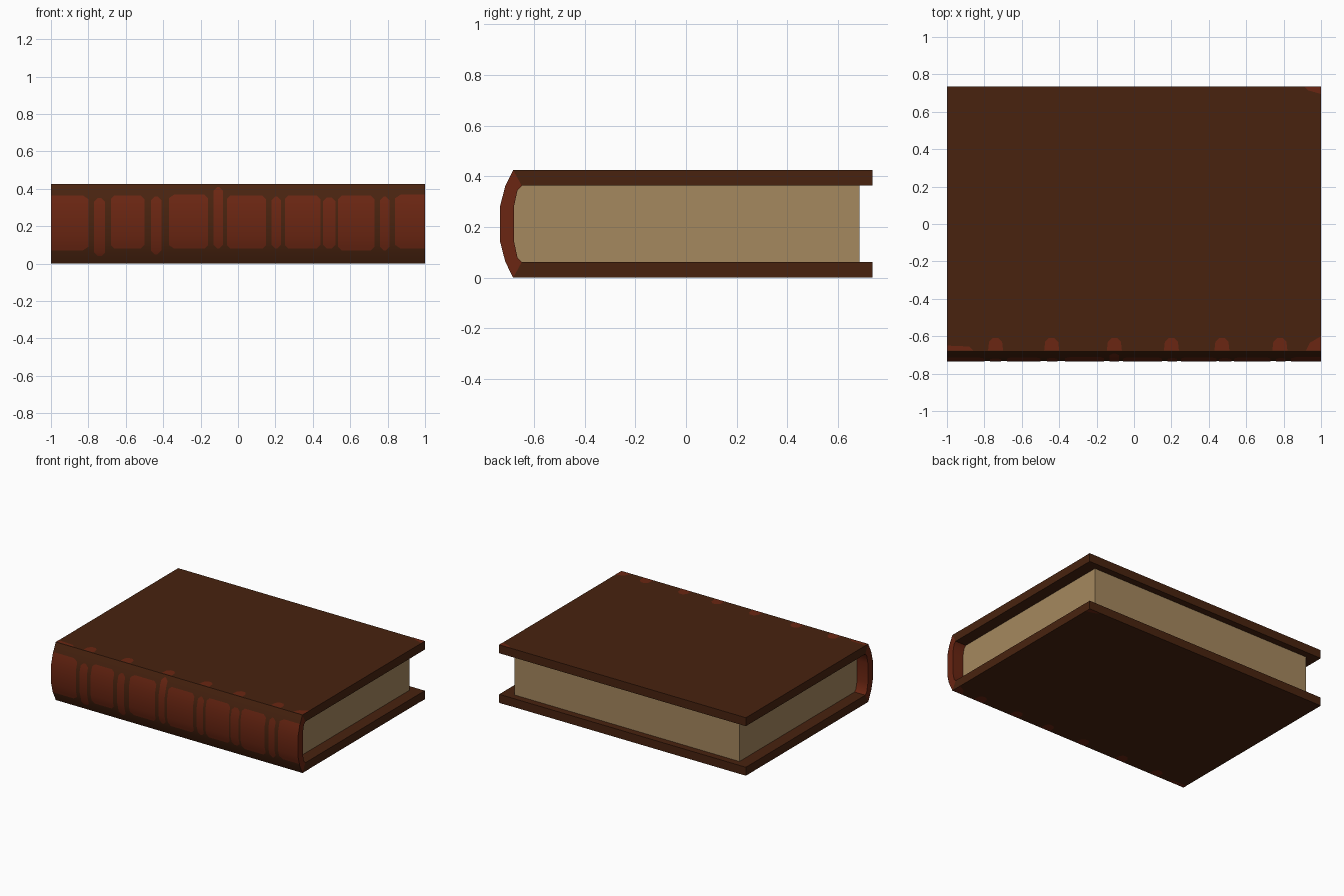
import bpy, bmesh, math

if "Cube" in bpy.data.objects:
    bpy.data.objects.remove(bpy.data.objects["Cube"])

def material(name, rgb):
    m = bpy.data.materials.new(name)
    m.diffuse_color = (*rgb, 1)
    m.use_nodes = True
    m.node_tree.nodes["Principled BSDF"].inputs["Base Color"].default_value = m.diffuse_color
    return m

BROWN = material("brown leather", (0.065, 0.0165, 0.0048))
RED = material("worn red leather", (0.145, 0.0190, 0.0060))
PAPER = material("aged paper", (0.376, 0.246, 0.112))

H, T, L = 0.425, 0.062, 1.0     # book height, board thickness, half length

def finish(bm, name, mats, smooth=False):
    me = bpy.data.meshes.new(name)
    bm.to_mesh(me)
    bm.free()
    for m in mats:
        me.materials.append(m)
    if smooth:
        me.shade_smooth()
        me.set_sharp_from_angle(angle=math.radians(35))
    ob = bpy.data.objects.new(name, me)
    bpy.context.collection.objects.link(ob)
    return ob

def prism(name, profile, half, mats, side_index=lambda i: 0, cap_index=0, smooth=False):
    """Extrude a (y, z) outline along x."""
    bm = bmesh.new()
    a = [bm.verts.new((-half, y, z)) for y, z in profile]
    b = [bm.verts.new((half, y, z)) for y, z in profile]
    n = len(profile)
    for i in range(n):
        j = (i + 1) % n
        bm.faces.new((a[i], a[j], b[j], b[i])).material_index = side_index(i)
    for loop in (a, b):
        bm.faces.new(loop).material_index = cap_index
    bmesh.ops.recalc_face_normals(bm, faces=bm.faces)
    return finish(bm, name, mats, smooth)

# Spine curve, bottom to top
outer = [(-0.682, 0), (-0.713, 0.063), (-0.733, 0.14),
         (-0.733, H - 0.14), (-0.713, H - 0.063), (-0.682, H)]
inner = [(-0.648, T), (-0.665, 0.08), (-0.678, 0.14),
         (-0.678, H - 0.14), (-0.665, H - 0.08), (-0.648, H - T)]

# Spine: brown outside, red ends and inside
prism("spine", outer + inner[::-1], L, [BROWN, RED],
      lambda i: 0 if i < 5 else 1, 1, smooth=True)

# Cover boards, mitred against the spine
board = [(-0.682, 0), (0.735, 0), (0.735, T), (-0.648, T)]
prism("bottom_cover", board, L, [BROWN])
prism("top_cover", [(y, H - z) for y, z in board], L, [BROWN])

# Page block
prism("pages", inner + [(0.685, H - T), (0.685, T)], 0.913, [PAPER])

def spine_y(z):
    for (y0, z0), (y1, z1) in zip(outer, outer[1:]):
        if z <= z1:
            return y0 + (y1 - y0) * (z - z0) / (z1 - z0)
    return outer[-1][0]

# Red worn panels: thin plates following the spine curve
# (x0, x1, z low, z high, left corner cut, right corner cut)
panels = [
    (-1.00, -0.80, 0.07, 0.365, 0, 0.03), (-0.77, -0.71, 0.04, 0.35, 0.02, 0.02),
    (-0.68, -0.50, 0.08, 0.365, 0.02, 0.02), (-0.465, -0.41, 0.05, 0.36, 0.02, 0.02),
    (-0.37, -0.16, 0.08, 0.37, 0.03, 0.02), (-0.13, -0.08, 0.08, 0.41, 0.02, 0.02),
    (-0.06, 0.15, 0.08, 0.365, 0.02, 0.02), (0.18, 0.23, 0.08, 0.36, 0.02, 0.02),
    (0.25, 0.44, 0.08, 0.365, 0.02, 0.02), (0.455, 0.52, 0.08, 0.355, 0.02, 0.02),
    (0.535, 0.73, 0.07, 0.365, 0.02, 0.02), (0.76, 0.81, 0.07, 0.36, 0.02, 0.02),
    (0.84, 1.00, 0.08, 0.37, 0.03, 0)]
bm = bmesh.new()
for x0, x1, lo, hi, cl, cr in panels:
    kinks = [z for _, z in outer if lo + 0.025 < z < hi - 0.025]
    rows = []
    for z in [lo, lo + 0.02] + kinks + [hi - 0.02, hi]:
        k = 1 if z in (lo, hi) else 0
        y = spine_y(z) - 0.002
        rows.append([bm.verts.new((x0 + k * cl, y, z)), bm.verts.new((x1 - k * cr, y, z))])
    for p, q in zip(rows, rows[1:]):
        bm.faces.new((p[0], p[1], q[1], q[0]))
finish(bm, "spine_panels", [RED], smooth=True)

# Red tabs that wrap from the spine onto both boards
bm = bmesh.new()
for z, up in ((H + 0.001, True), (-0.001, False)):
    shapes = [[(x - 0.04, -0.675), (x + 0.04, -0.675), (x + 0.035, -0.63),
               (x + 0.015, -0.61), (x - 0.015, -0.61), (x - 0.035, -0.63)]
              for x in (-0.74, -0.44, -0.105, 0.2, 0.47, 0.78)]
    shapes += [[(-1, -0.675), (-0.86, -0.675), (-0.88, -0.655), (-1, -0.65)],
               [(0.92, -0.675), (1, -0.675), (1, -0.6), (0.94, -0.635)],
               [(0.91, 0.735), (0.93, 0.715), (1, 0.695), (1, 0.735)]]
    for s in shapes:
        f = bm.faces.new([bm.verts.new((x, y, z)) for x, y in s])
        f.normal_update()
        if (f.normal.z > 0) != up:
            f.normal_flip()
finish(bm, "cover_tabs", [RED])
